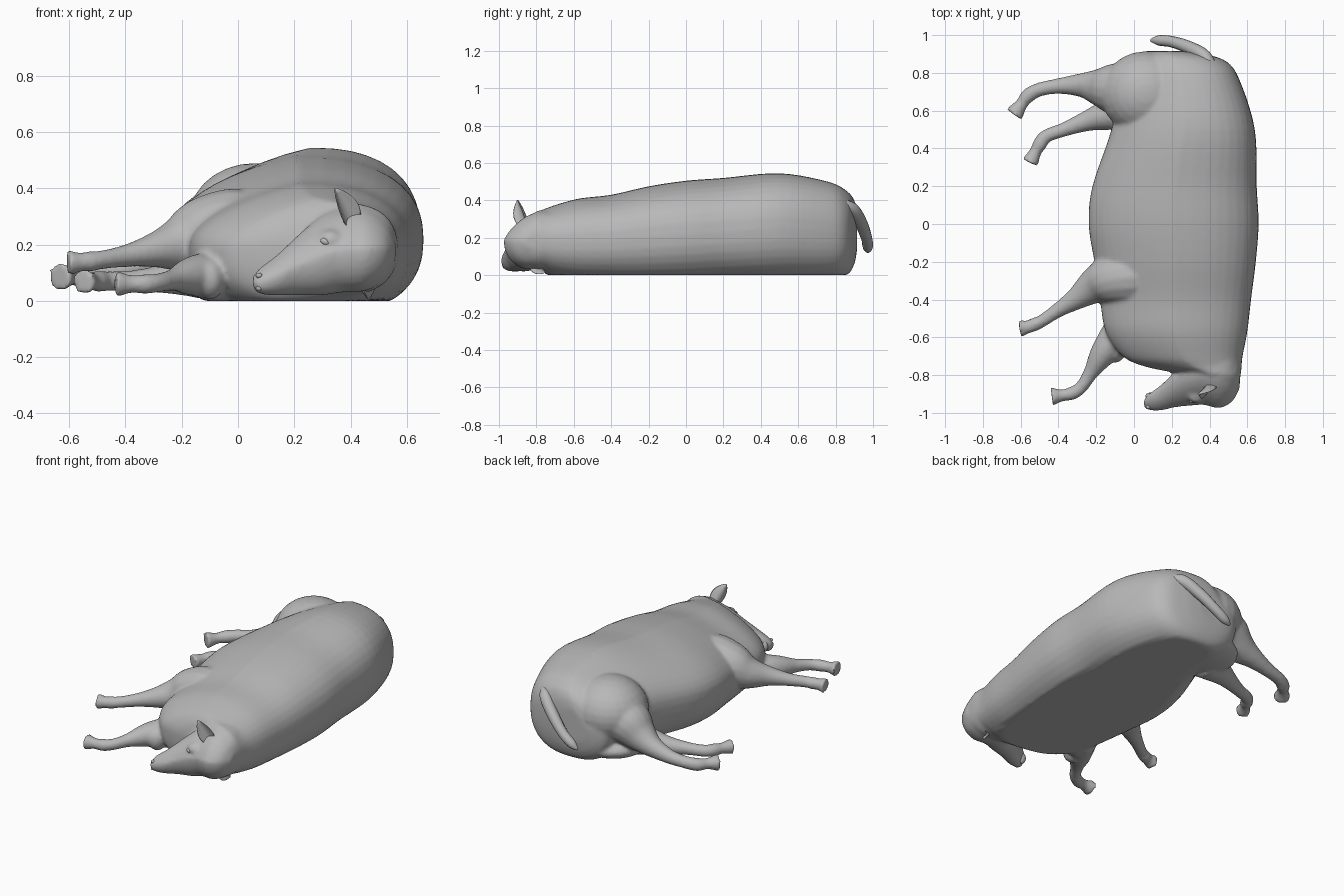
import bpy, bmesh, math
from mathutils import Vector

if "Cube" in bpy.data.objects:
    bpy.data.objects.remove(bpy.data.objects["Cube"])

grey = bpy.data.materials.new("plain grey")
grey.use_nodes = True
COLOUR = (0.48, 0.48, 0.48, 1)
grey.diffuse_color = COLOUR
grey.node_tree.nodes["Principled BSDF"].inputs["Base Color"].default_value = COLOUR


def smooth_path(rows, steps=5):
    """Catmull-Rom interpolation through rows of numbers."""
    out = []
    for i in range(len(rows) - 1):
        a, b = rows[max(i - 1, 0)], rows[i]
        c, d = rows[i + 1], rows[min(i + 2, len(rows) - 1)]
        for s in range(steps):
            t = s / steps
            out.append([q + 0.5 * t * (r - p + t * (2*p - 5*q + 4*r - w + t * (3*(q - r) + w - p)))
                        for p, q, r, w in zip(a, b, c, d)])
    return out + [list(rows[-1])]


def loft(name, rings):
    bm = bmesh.new()
    loops = [[bm.verts.new(p) for p in ring] for ring in rings]
    n = len(loops[0])
    for a, b in zip(loops, loops[1:]):
        for i in range(n):
            bm.faces.new((a[i], a[(i + 1) % n], b[(i + 1) % n], b[i]))
    bm.faces.new(loops[0][::-1])
    bm.faces.new(loops[-1])
    bmesh.ops.recalc_face_normals(bm, faces=bm.faces)
    mesh = bpy.data.meshes.new(name)
    bm.to_mesh(mesh)
    bm.free()
    mesh.materials.append(grey)
    ob = bpy.data.objects.new(name, mesh)
    bpy.context.collection.objects.link(ob)
    mesh.shade_smooth()
    return ob


def tube(name, rows, sides=16):
    """Round limb through rows of x, y, z, radius."""
    pts = smooth_path(rows)
    rings = []
    for i, (x, y, z, r) in enumerate(pts):
        a, b = pts[max(i - 1, 0)], pts[min(i + 1, len(pts) - 1)]
        along = (Vector(b[:3]) - Vector(a[:3])).normalized()
        u = along.cross(Vector((0, 0, 1))).normalized()
        v = along.cross(u)
        ring = []
        for k in range(sides):
            t = math.tau * k / sides
            p = Vector((x, y, z)) + (u * math.cos(t) + v * math.sin(t)) * r
            p.z = max(p.z, 0)
            ring.append(p)
        rings.append(ring)
    return loft(name, rings)


def section(sides, power):
    """Unit superellipse points."""
    out = []
    for k in range(sides):
        c, s = math.cos(math.tau * k / sides), math.sin(math.tau * k / sides)
        out.append((math.copysign(abs(c) ** (2 / power), c), math.copysign(abs(s) ** (2 / power), s)))
    return out


def ellipsoid(name, centre, size, turn=(0, 0, 0)):
    bpy.ops.mesh.primitive_uv_sphere_add(segments=24, ring_count=14, location=centre, rotation=turn)
    ob = bpy.context.object
    ob.name, ob.scale = name, size
    ob.data.materials.append(grey)
    ob.data.shade_smooth()
    return ob


# Torso and neck: y, left edge, right edge, bottom, top
torso_rows = [
    (0.915, 0.06, 0.26, 0.14, 0.34), (0.90, 0.00, 0.37, 0.06, 0.40),
    (0.86, -0.05, 0.49, 0.00, 0.45), (0.76, -0.07, 0.56, -0.03, 0.50),
    (0.50, -0.12, 0.64, -0.045, 0.545), (0.20, -0.22, 0.65, -0.06, 0.52),
    (0.00, -0.24, 0.66, -0.07, 0.505), (-0.20, -0.21, 0.645, -0.07, 0.475),
    (-0.40, -0.18, 0.62, -0.06, 0.43), (-0.57, -0.15, 0.60, -0.05, 0.41),
    (-0.70, -0.06, 0.575, -0.02, 0.375), (-0.755, 0.06, 0.57, 0.01, 0.355),
    (-0.80, 0.25, 0.565, 0.03, 0.34), (-0.88, 0.36, 0.55, 0.07, 0.28)]
rings = []
for y, x0, x1, z0, z1 in smooth_path(torso_rows):
    ring = []
    for u, v in section(40, 2.4):
        z = (z0 + z1) / 2 + v * (z1 - z0) / 2
        if u < 0 < v:
            z += 0.09 * u * v
        ring.append(((x0 + x1) / 2 + u * (x1 - x0) / 2, y, max(z, 0)))
    rings.append(ring)
skin = [loft("body", rings)]

# Head lying on its side: x, front edge, back edge, bottom, top
head_rows = [
    (0.052, -0.965, -0.935, 0.05, 0.085), (0.075, -0.985, -0.91, 0.025, 0.115),
    (0.14, -0.988, -0.865, 0.02, 0.165), (0.22, -0.97, -0.80, 0.02, 0.24),
    (0.30, -0.962, -0.755, 0.02, 0.305), (0.37, -0.958, -0.71, 0.03, 0.335),
    (0.45, -0.975, -0.69, 0.035, 0.34), (0.52, -0.94, -0.69, 0.07, 0.305),
    (0.56, -0.87, -0.74, 0.14, 0.23)]
rings = []
for x, y0, y1, z0, z1 in smooth_path(head_rows):
    ring = []
    for u, v in section(28, 2.1):
        # the raised cheek leans back from the forehead
        lean = 0.25 * max(v, 0) * (z1 - z0)
        ring.append((x, (y0 + y1) / 2 + u * (y1 - y0) / 2 + lean, (z0 + z1) / 2 + v * (z1 - z0) / 2))
    rings.append(ring)
skin.append(loft("head", rings))

# Legs run from the trunk to a flared hoof
legs = {
    "upper_hind_leg": [
        (0.02, 0.70, 0.28, 0.15), (-0.10, 0.715, 0.245, 0.14), (-0.19, 0.725, 0.19, 0.10),
        (-0.28, 0.735, 0.15, 0.064), (-0.40, 0.73, 0.115, 0.042), (-0.50, 0.712, 0.10, 0.037),
        (-0.56, 0.68, 0.09, 0.039), (-0.595, 0.635, 0.088, 0.033), (-0.635, 0.58, 0.085, 0.052)],
    "lower_hind_leg": [
        (-0.03, 0.60, 0.09, 0.10), (-0.15, 0.575, 0.09, 0.08), (-0.25, 0.545, 0.08, 0.055),
        (-0.37, 0.50, 0.072, 0.038), (-0.465, 0.465, 0.07, 0.036), (-0.50, 0.42, 0.07, 0.038),
        (-0.52, 0.385, 0.07, 0.032), (-0.55, 0.325, 0.068, 0.046)],
    "upper_front_leg": [
        (0.14, -0.27, 0.25, 0.11), (0.00, -0.28, 0.25, 0.15), (-0.12, -0.295, 0.235, 0.135),
        (-0.21, -0.33, 0.20, 0.098), (-0.30, -0.392, 0.18, 0.062), (-0.40, -0.455, 0.16, 0.04),
        (-0.49, -0.515, 0.145, 0.034), (-0.53, -0.533, 0.14, 0.037), (-0.56, -0.545, 0.138, 0.034),
        (-0.605, -0.553, 0.135, 0.048)],
    "lower_front_leg": [
        (-0.05, -0.54, 0.08, 0.10), (-0.13, -0.64, 0.09, 0.08), (-0.18, -0.71, 0.085, 0.064),
        (-0.23, -0.79, 0.075, 0.04), (-0.28, -0.865, 0.065, 0.034), (-0.33, -0.897, 0.06, 0.036),
        (-0.38, -0.907, 0.06, 0.032), (-0.435, -0.914, 0.06, 0.05)],
}
for name, rows in legs.items():
    skin.append(tube(name, rows))

# Haunches, elbow, brow and jaw swellings
skin.append(ellipsoid("upper_haunch", (0.06, 0.69, 0.295), (0.235, 0.225, 0.195)))
skin.append(ellipsoid("lower_haunch", (0.05, 0.66, 0.085), (0.22, 0.22, 0.08)))
skin.append(ellipsoid("elbow", (-0.10, -0.67, 0.078), (0.055, 0.065, 0.073)))
skin.append(ellipsoid("brow", (0.33, -0.90, 0.215), (0.05, 0.05, 0.04)))
skin.append(ellipsoid("jaw", (0.36, -0.79, 0.18), (0.13, 0.07, 0.13)))

# Fuse the trunk, head and legs into one continuous skin
bpy.ops.object.select_all(action="DESELECT")
for ob in skin:
    ob.select_set(True)
body = skin[0]
bpy.context.view_layer.objects.active = body
bpy.ops.object.join()
remesh = body.modifiers.new("fuse", "REMESH")
remesh.mode, remesh.voxel_size, remesh.use_smooth_shade = "VOXEL", 0.011, True
relax = body.modifiers.new("relax", "SMOOTH")
relax.factor, relax.iterations = 0.5, 6

# Tail curling over the rump
tube("tail", [(0.42, 0.80, 0.38, 0.03), (0.375, 0.885, 0.355, 0.036), (0.29, 0.935, 0.28, 0.034),
              (0.20, 0.965, 0.20, 0.03), (0.13, 0.972, 0.15, 0.027), (0.09, 0.972, 0.125, 0.008)], 12)


def ear(name, base, tip, wide, thick):
    """Cupped leaf: a flattened, tapered loft bent by its hollow front."""
    base, tip = Vector(base), Vector(tip)
    along = (tip - base).normalized()
    side = along.cross(Vector((0.6, -0.8, 0))).normalized()
    front = side.cross(along)
    rings = []
    for i in range(9):
        t = i / 8
        w = wide * max(0.08, math.sin(math.pi * (0.2 + 0.8 * t)) ** 0.7)
        ring = []
        for k in range(14):
            c, s = math.cos(math.tau * k / 14), math.sin(math.tau * k / 14)
            ring.append(base.lerp(tip, t) + side * w * c + front * (thick * s * (1 - 0.6 * t) + 0.8 * w * c * c))
        rings.append(ring)
    return loft(name, rings)


ear("upper_ear", (0.40, -0.85, 0.27), (0.345, -0.90, 0.40), 0.043, 0.012)
ear("lower_ear", (0.44, -0.82, 0.06), (0.47, -0.75, 0.015), 0.03, 0.01)

# Upper eye, nostrils and lower lip
ellipsoid("upper_eye", (0.31, -0.937, 0.21), (0.018, 0.012, 0.012), (0, 0.5, 0))
for name, z in (("upper_nostril", 0.09), ("lower_nostril", 0.045)):
    ellipsoid(name, (0.075, -0.968, z), (0.012, 0.012, 0.01))
ellipsoid("lower_lip", (0.088, -0.912, 0.068), (0.028, 0.02, 0.036))
